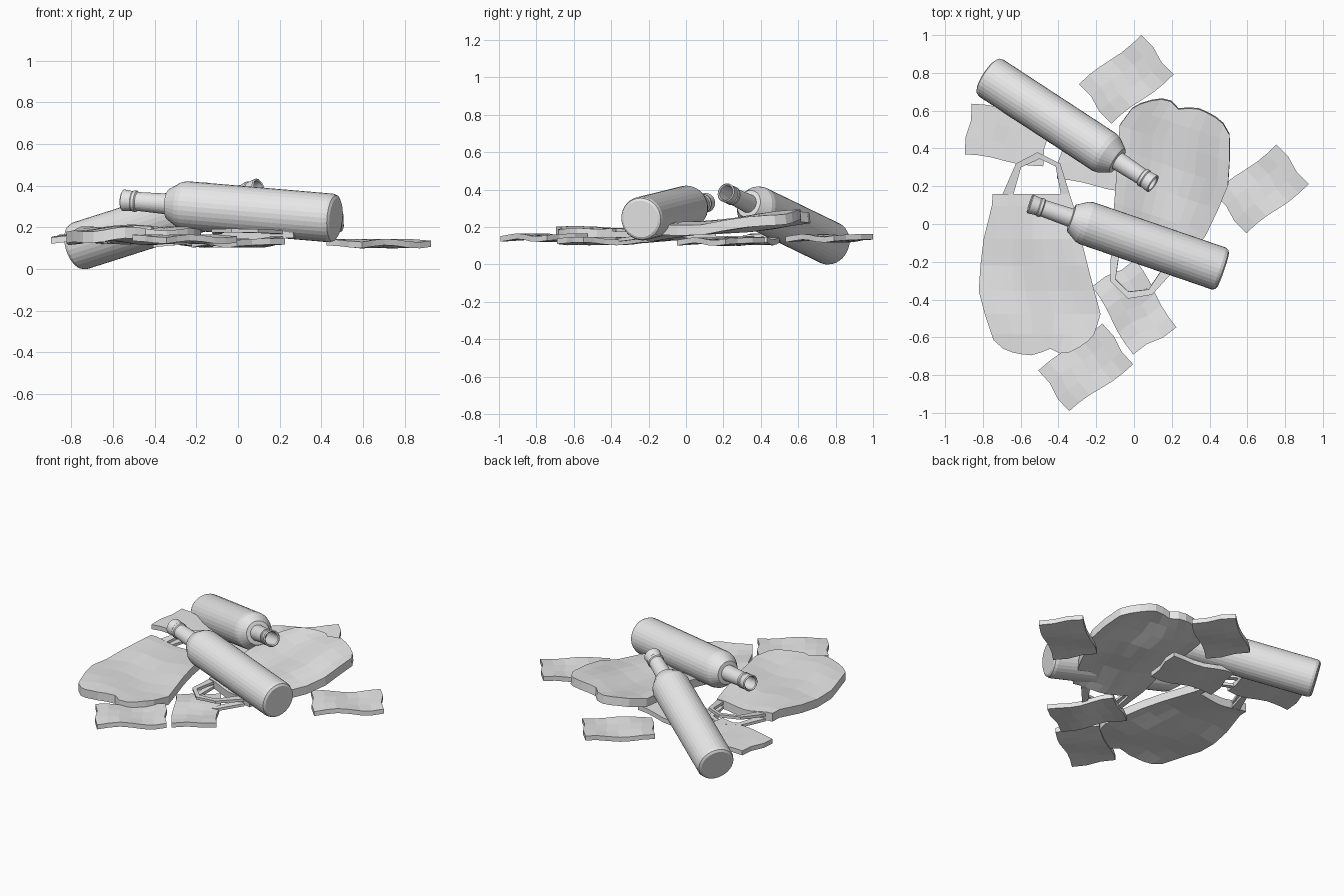
import bpy, bmesh, math
from mathutils import Vector, Matrix

if "Cube" in bpy.data.objects:
    bpy.data.objects.remove(bpy.data.objects["Cube"])

grey = bpy.data.materials.new("plain light grey")
grey.use_nodes = True
grey.diffuse_color = (0.8, 0.8, 0.8, 1)
grey.node_tree.nodes["Principled BSDF"].inputs["Base Color"].default_value = (0.8, 0.8, 0.8, 1)


def finish(bm, name, matrix):
    bmesh.ops.recalc_face_normals(bm, faces=bm.faces)
    mesh = bpy.data.meshes.new(name)
    bm.to_mesh(mesh)
    bm.free()
    mesh.materials.append(grey)
    obj = bpy.data.objects.new(name, mesh)
    obj.matrix_world = matrix
    bpy.context.collection.objects.link(obj)
    return obj


# Glass bottles: (radius, distance from base), hollow at the mouth
PROFILE = [(0.098, 0), (0.111, 0.008), (0.117, 0.025), (0.117, 0.765), (0.111, 0.79),
           (0.074, 0.85), (0.05, 0.853), (0.045, 1.01), (0.051, 1.015), (0.051, 1.03),
           (0.047, 1.035), (0.052, 1.08), (0.046, 1.085), (0.04, 1.08), (0.04, 0.9)]


def bottle(name, base, mouth, sides=32):
    bm = bmesh.new()
    rings = []
    for r, z in PROFILE:
        angles = [2 * math.pi * i / sides for i in range(sides)]
        rings.append([bm.verts.new((r * math.cos(a), r * math.sin(a), z)) for a in angles])
    for low, high in zip(rings, rings[1:]):
        for i in range(sides):
            j = (i + 1) % sides
            bm.faces.new((low[i], low[j], high[j], high[i]))
    bm.faces.new(rings[0])
    bm.faces.new(rings[-1])
    turn = (Vector(mouth) - Vector(base)).to_track_quat("Z", "Y").to_matrix().to_4x4()
    finish(bm, name, Matrix.Translation(base) @ turn)


bottle("back_bottle", (-0.775, 0.785, 0.106), (0.11, 0.206, 0.387))
bottle("front_bottle", (0.47, -0.243, 0.243), (-0.55, 0.107, 0.33))


def slab(name, rows, thickness, matrix):
    """Closed sheet of given thickness through a grid of points."""
    bm = bmesh.new()
    layers = [[[bm.verts.new((x, y, z + dz)) for x, y, z in row] for row in rows]
              for dz in (-thickness / 2, thickness / 2)]
    for g in layers:
        for a, b in zip(g, g[1:]):
            for i in range(len(a) - 1):
                bm.faces.new((a[i], a[i + 1], b[i + 1], b[i]))
    rims = [g[0] + [r[-1] for r in g[1:-1]] + g[-1][::-1] + [r[0] for r in g[-2:0:-1]]
            for g in layers]
    n = len(rims[0])
    for i in range(n):
        j = (i + 1) % n
        bm.faces.new((rims[0][i], rims[0][j], rims[1][j], rims[1][i]))
    return finish(bm, name, matrix)


# Carrier bags: (y, left x, right x) down the body, then a scalloped bottom edge
BAG_EDGES = [(-0.22, -0.238, 0.169), (-0.285, -0.243, 0.19), (-0.46, -0.286, 0.23),
             (-0.6, -0.303, 0.265), (-0.735, -0.312, 0.3), (-0.857, -0.28, 0.333),
             (-0.963, -0.245, 0.3)]
BAG_BOTTOM = [-0.995, -1.04, -1.06, -1.07, -1.075, -1.06, -1.04, -1.065, -1.06, -1.035, -1.0]
HANDLE_OUTER = [(-0.185, -0.22), (-0.115, -0.06), (0, 0), (0.12, -0.06), (0.169, -0.22)]
HANDLE_INNER = [(-0.127, -0.22), (-0.088, -0.08), (0.01, -0.035), (0.095, -0.075), (0.122, -0.22)]


def crumple(x, y):
    return 0.011 * math.sin(17 * x + 4 * y) + 0.008 * math.sin(11 * y + 5 * x)


def bag(name, matrix):
    rows = []
    for y, left, right in BAG_EDGES:
        xs = [left + (right - left) * i / 10 for i in range(11)]
        rows.append([(x, y, crumple(x, y)) for x in xs])
    xs = [-0.233 + 0.05 * i for i in range(11)]
    rows.append([(x, y, crumple(x, y)) for x, y in zip(xs, BAG_BOTTOM)])
    slab(name, rows, 0.055, matrix)
    # Upper handle arches, lower handle lies flat
    for side, lift, rise in (("upper", 0.015, 0.03), ("lower", -0.016, 0)):
        strip = [[(x, y, lift + rise * (y + 0.22) / 0.22) for x, y in pair]
                 for pair in zip(HANDLE_OUTER, HANDLE_INNER)]
        slab(name + "_" + side + "_handle", strip, 0.018, matrix)


bag("left_bag", Matrix.Translation((-0.51, 0.38, 0.16)))
tilt = Matrix.Rotation(math.radians(-6), 4, "X")
bag("back_bag", Matrix.Translation((-0.03, -0.39, 0.14))
    @ Matrix.Rotation(math.radians(161.5), 4, "Z") @ tilt)


# Loose rippled scraps: name, centre, turn in degrees
def scrap(name, centre, degrees):
    rows = []
    for j in range(4):
        v = j / 3 - 0.5
        rows.append([(0.42 * (i / 6 - 0.5) + 0.008 * math.sin(7 * v),
                      0.27 * v + 0.007 * math.sin(i * 1.1),
                      0.008 * math.sin(i * 1.2 + 2 * v)) for i in range(7)])
    slab(name, rows, 0.03, Matrix.Translation(centre)
         @ Matrix.Rotation(math.radians(degrees), 4, "Z"))


scrap("back_scrap", (-0.04, 0.765, 0.14), 38)
scrap("right_scrap", (0.675, 0.185, 0.122), 38)
scrap("left_scrap", (-0.67, 0.47, 0.143), -9)
scrap("front_scrap", (-0.255, -0.76, 0.143), 36)
scrap("middle_scrap", (0, -0.44, 0.125), -59)
scrap("under_scrap", (-0.18, 0.335, 0.125), -10)
